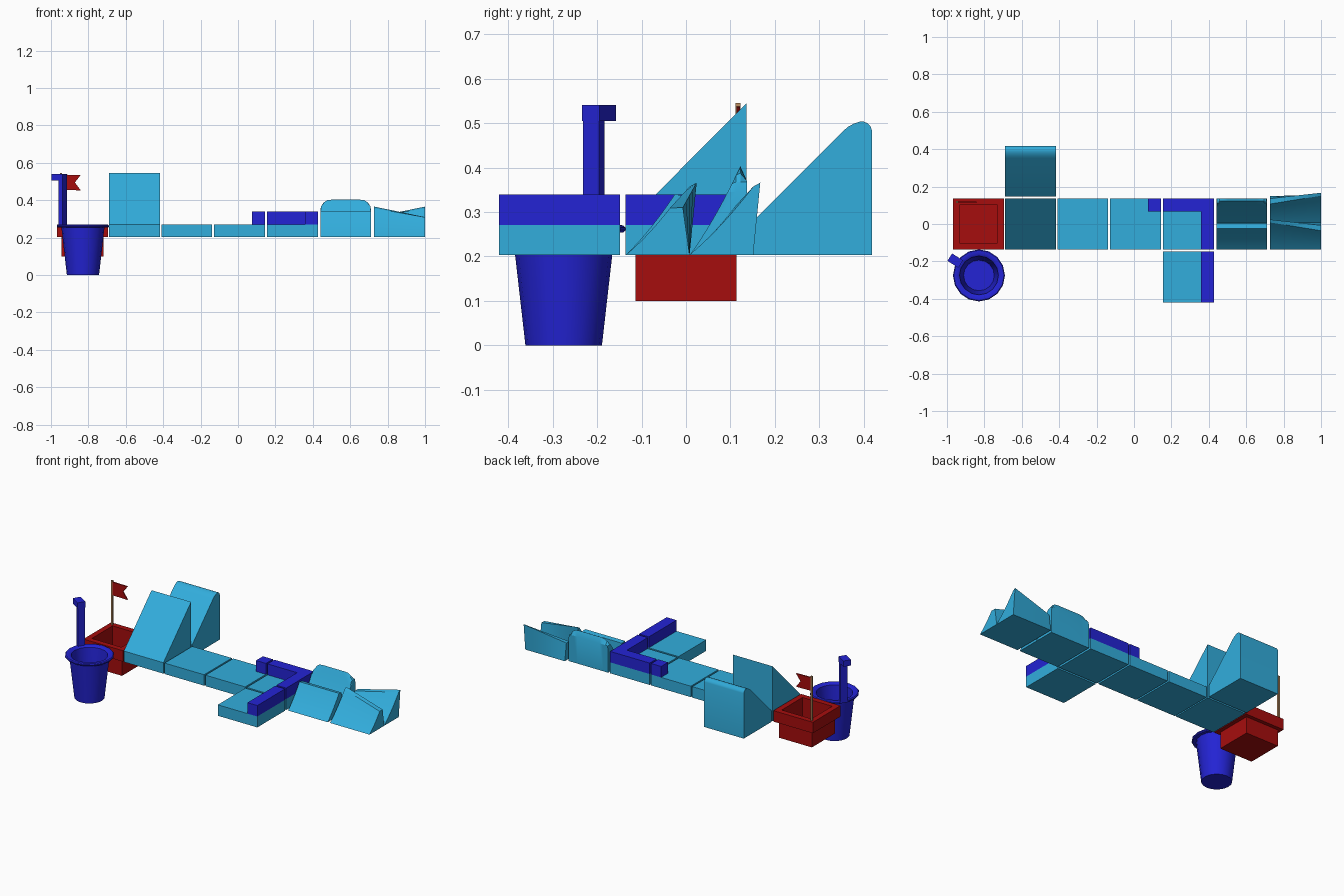
import bpy, bmesh, math
from mathutils import Matrix

if "Cube" in bpy.data.objects:
    bpy.data.objects.remove(bpy.data.objects["Cube"])


def material(name, rgb):
    m = bpy.data.materials.new(name)
    m.diffuse_color = (*rgb, 1)
    m.use_nodes = True
    m.node_tree.nodes["Principled BSDF"].inputs["Base Color"].default_value = m.diffuse_color
    return m


SKY = material("sky_blue", (0.032, 0.42, 0.72))
BLUE = material("deep_blue", (0.017, 0.017, 0.66))
RED = material("red", (0.38, 0.004, 0.004))
TAN = material("tan_wood", (0.5, 0.27, 0.12))

H = 0.136                            # half tile
Z0, Z1, Z2 = 0.203, 0.271, 0.339     # tile bottom, tile top, kerb top
TILE_X = [-0.832, -0.554, -0.274, 0.008, 0.291, 0.576, 0.864]


def finish(name, bm, mat, smooth=None):
    bmesh.ops.recalc_face_normals(bm, faces=bm.faces)
    me = bpy.data.meshes.new(name)
    bm.to_mesh(me)
    bm.free()
    me.materials.append(mat)
    ob = bpy.data.objects.new(name, me)
    bpy.context.collection.objects.link(ob)
    if smooth:
        bpy.context.view_layer.objects.active = ob
        ob.select_set(True)
        bpy.ops.object.shade_smooth_by_angle(angle=math.radians(smooth))
        ob.select_set(False)
    return ob


def box(name, x, y, z, mat):
    """Box from (min, max) ranges."""
    bm = bmesh.new()
    bmesh.ops.create_cube(bm, size=1)
    for v in bm.verts:
        for i, (a, b) in enumerate((x, y, z)):
            v.co[i] = a if v.co[i] < 0 else b
    return finish(name, bm, mat)


def skin(name, rings, mat, smooth=None):
    """Join closed rings of points and cap both ends."""
    bm = bmesh.new()
    loops = [[bm.verts.new(p) for p in r] for r in rings]
    n = len(loops[0])
    for a, b in zip(loops, loops[1:]):
        for i in range(n):
            j = (i + 1) % n
            bm.faces.new((a[i], a[j], b[j], b[i]))
    bm.faces.new(loops[0])
    bm.faces.new(loops[-1])
    return finish(name, bm, mat, smooth)


def lathe(name, centre, profile, sides, mat, turn=0, smooth=None):
    rings = []
    for r, z in profile:
        rings.append([(centre[0] + r * math.cos(turn + 2 * math.pi * k / sides),
                       centre[1] + r * math.sin(turn + 2 * math.pi * k / sides), z)
                      for k in range(sides)])
    return skin(name, rings, mat, smooth)


def loft_x(name, stations, mat, smooth=None):
    """stations: (x, [(y, z), ...])"""
    return skin(name, [[(x, y, z) for y, z in p] for x, p in stations], mat, smooth)


def extrude_tile(name, x, profile, mat, smooth=None):
    return loft_x(name, [(x - H, profile), (x + H, profile)], mat, smooth)


# flat tiles
for label, i in (("a", 2), ("b", 3), ("corner", 4)):
    box("flat_tile_" + label, (TILE_X[i] - H, TILE_X[i] + H), (-H, H), (Z0, Z1), SKY)
cx = TILE_X[4]
box("side_tile", (cx - H, cx + H), (-0.42, -0.148), (Z0, Z1), SKY)

# kerbs
K = 0.068
box("side_kerb", (cx + H - K, cx + H), (-0.42, -0.148), (Z1, Z2), BLUE)
box("corner_kerb_long", (cx + H - K, cx + H), (-H, H), (Z1, Z2), BLUE)
box("corner_kerb_short", (cx - H, cx + H - K), (H - K, H), (Z1, Z2), BLUE)
box("post_kerb", (TILE_X[3] + H - K, TILE_X[3] + H), (H - K, H), (Z1, Z2), BLUE)

# ramps
rx = TILE_X[1]
extrude_tile("straight_ramp", rx, [(-H, Z0), (H, Z0), (H, 0.545), (-H, Z1)], SKY)
crest = [(0.418, 0.483), (0.415, 0.492), (0.409, 0.499), (0.40, 0.503), (0.39, 0.503),
         (0.378, 0.499), (0.365, 0.492), (0.352, 0.481)]
extrude_tile("rounded_ramp", rx, [(0.147, Z0), (0.418, Z0)] + crest + [(0.147, 0.275)],
             SKY, 25)


# curved fins: concave front face up to a crest, then a steep back
def fin(y0, shoulder, peak, back, steps=7):
    pts = [(back, Z0), peak]
    dy, dz = shoulder[0] - y0, shoulder[1] - Z0
    for k in range(steps, 0, -1):
        t = k / steps
        pts.append((y0 + dy * t, Z0 + dz * (0.78 * t + 0.22 * t * t)))
    return pts + [(y0, Z0)]


# wave tile: low front fin, tall back fin with rounded corners
wx = TILE_X[5]
extrude_tile("wave_front", wx, fin(-H, (-0.025, 0.34), (0.002, 0.335), 0.008), SKY, 25)
tall = fin(0.008, (0.122, 0.403), (0.137, 0.37), H, 12)
R = 0.06
stations = []
angles = [math.radians(a) for a in (0, 22, 45, 67, 90)]
left = [(-H + R * (1 - math.cos(a)), 0.405 - R * (1 - math.sin(a))) for a in angles]
for dx, cap in left + [(-d, c) for d, c in reversed(left)]:
    stations.append((wx + dx, [(y, min(z, cap)) for y, z in tall]))
loft_x("wave_back", stations, SKY, 25)

# twisted tile: one fin falls to the right, the other rises
tx = TILE_X[6]
low_f = fin(-H, (-0.036, 0.309), (-0.007, 0.31), 0.008)
high_f = fin(-H, (0.008, 0.357), (0.024, 0.366), 0.008)
low_b = [(y + 0.143, z) for y, z in low_f]
high_b = [(y + 0.143, z) for y, z in high_f]


def twist(name, a, b):
    st = []
    for k in range(5):
        t = k / 4
        st.append((tx - H + 2 * H * t,
                   [(p[0] + (q[0] - p[0]) * t, p[1] + (q[1] - p[1]) * t)
                    for p, q in zip(a, b)]))
    loft_x(name, st, SKY, 25)


twist("twist_front", high_f, low_f)
twist("twist_back", low_b, high_b)

# square hole tray
q = math.sqrt(2)
lathe("hole_tray", (TILE_X[0], 0),
      [(r * q, z) for r, z in ((0.113, 0.1), (0.113, Z0), (H, Z0), (H, Z1),
                               (0.102, Z1), (0.102, 0.112))],
      4, RED, math.pi / 4)

# flag
box("flag_pole", (-0.953, -0.941), (0.111, 0.123), (Z1, 0.545), TAN)
outline = [(-0.95, 0.537), (-0.841, 0.535), (-0.872, 0.495), (-0.841, 0.453), (-0.95, 0.455)]
skin("flag", [[(x, y, z) for x, z in outline] for y in (0.113, 0.121)], RED)

# bucket with rolled rim
BC = (-0.829, -0.275)
lathe("bucket", BC,
      [(0.086, 0.0), (0.115, 0.254), (0.134, 0.254), (0.139, 0.259), (0.139, 0.265),
       (0.134, 0.27), (0.118, 0.271), (0.104, 0.262), (0.082, 0.015)],
      16, BLUE, 0, 40)

# bucket post and hook, turned to point away from the bucket
turn = Matrix.Translation((*BC, 0)) @ Matrix.Rotation(math.radians(148), 4, 'Z')
for name, r, w, z in (("bucket_post", (0.115, 0.140), 0.0213, (0.258, 0.541)),
                      ("bucket_hook", (0.115, 0.184), 0.0235, (0.505, 0.541))):
    ob = box(name, r, (-w, w), z, BLUE)
    ob.data.transform(turn)
